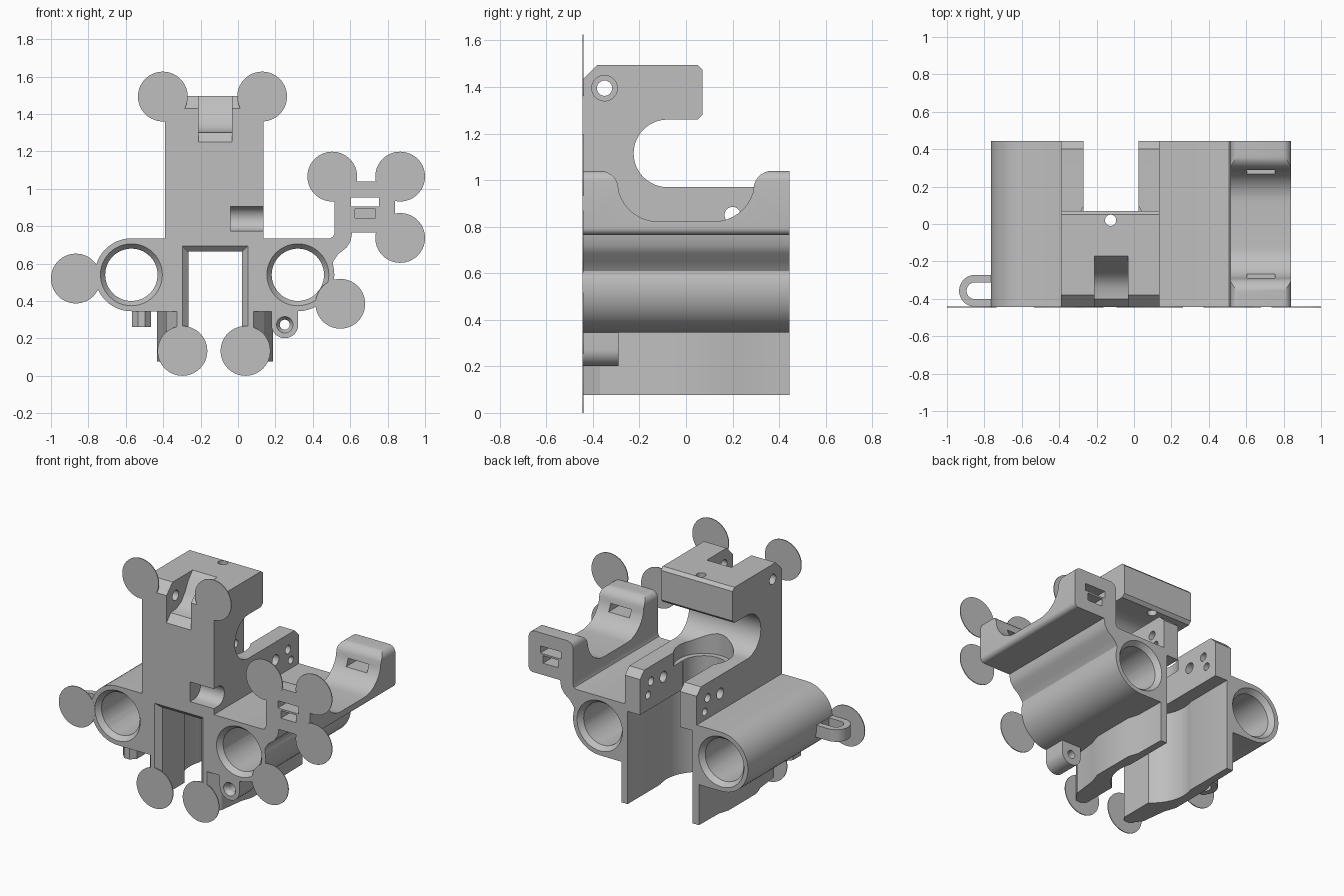
import bpy, bmesh, math
from mathutils import Vector

if "Cube" in bpy.data.objects:
    bpy.data.objects.remove(bpy.data.objects["Cube"])

F, B = -0.445, 0.445          # front and back planes
MID = -0.122                  # centre of the slot
LEFT, RIGHT, AXIS = -0.57, 0.32, 0.54   # bore centres

grey = bpy.data.materials.new("light grey plastic")
grey.diffuse_color = (0.52, 0.52, 0.52, 1)
grey.use_nodes = True
grey.node_tree.nodes["Principled BSDF"].inputs["Base Color"].default_value = grey.diffuse_color


def prism(name, pts, axis, a, b):
    """Extrude a 2D outline along an axis from a to b."""
    place = {'x': lambda p, t: (t, p[0], p[1]),
             'y': lambda p, t: (p[0], t, p[1]),
             'z': lambda p, t: (p[0], p[1], t)}[axis]
    bm = bmesh.new()
    face = bm.faces.new([bm.verts.new(place(p, a)) for p in pts])
    new = bmesh.ops.extrude_face_region(bm, geom=[face])['geom']
    step = Vector(place((0, 0), b - a))
    bmesh.ops.translate(bm, vec=step, verts=[v for v in new if isinstance(v, bmesh.types.BMVert)])
    bmesh.ops.recalc_face_normals(bm, faces=bm.faces)
    mesh = bpy.data.meshes.new(name)
    bm.to_mesh(mesh)
    bm.free()
    mesh.materials.append(grey)
    ob = bpy.data.objects.new(name, mesh)
    bpy.context.collection.objects.link(ob)
    return ob


def arc(cx, cy, r, start, end, n=24):
    return [(cx + r * math.cos(math.radians(start + (end - start) * i / n)),
             cy + r * math.sin(math.radians(start + (end - start) * i / n))) for i in range(n + 1)]


def circle(cx, cy, r, n=48):
    return arc(cx, cy, r, 0, 360 * (n - 1) / n, n - 1)


def rect(x0, y0, x1, y1):
    return [(x0, y0), (x1, y0), (x1, y1), (x0, y1)]


def cone(cx, cz, r0, r1, y0, y1):
    """Tapered round cutter along y."""
    ob = prism("cutter", circle(cx, cz, r0), 'y', y0, y1)
    for v in ob.data.vertices:
        if abs(v.co.y - y1) < 1e-5:
            v.co.x = cx + (v.co.x - cx) * r1 / r0
            v.co.z = cz + (v.co.z - cz) * r1 / r0
    return ob


def combine(ob, other, op):
    mod = ob.modifiers.new(op, 'BOOLEAN')
    mod.operation, mod.object, mod.solver = op, other, 'EXACT'
    bpy.context.view_layer.objects.active = ob
    bpy.ops.object.modifier_apply(modifier=mod.name)
    bpy.data.objects.remove(other)


def cut(ob, *args):
    combine(ob, prism("cutter", *args), 'DIFFERENCE')


def join(ob, *args):
    combine(ob, prism("addition", *args), 'UNION')


# Twin bearing housing
body = prism("carriage_body", arc(RIGHT, AXIS, 0.195, -90, 90) + arc(LEFT, AXIS, 0.195, 90, 270), 'y', F, B)

# Tower with C-shaped mouth, and rear jaws below it
tower = [(F, 0.5), (F, 1.43), (-0.38, 1.495), (0.05, 1.495), (0.07, 1.475), (0.07, 1.28), (0.05, 1.26)]
tower += arc(-0.08, 1.115, 0.145, 90, 270) + [(0.40, 0.97), (B, 0.925), (B, 0.5)]
join(body, tower, 'x', -0.39, 0.135)

# Side arm with rounded corners, saddle cut and tie slots
arm_outline = [(0.3, 0.5), (0.3, 0.735), (0.49, 0.735), (0.508, 0.742), (0.515, 0.76)]
arm_outline += arc(0.56, 0.995, 0.045, 180, 90, 6) + arc(0.795, 0.995, 0.045, 90, 0, 6)
arm_outline += arc(0.81, 0.795, 0.03, 0, -90, 6)
arm_outline += [(0.61, 0.765), (0.602, 0.72), (0.58, 0.685), (0.535, 0.65), (0.508, 0.61), (0.505, 0.5)]
arm = prism("side_arm", arm_outline, 'y', F, B)
saddle = [(-0.38, 1.1), (-0.38, 1.04)] + arc(-0.37, 0.96, 0.08, 90, 15, 6)
saddle += arc(-0.12, 0.997, 0.175, 195, 270, 8) + arc(0.12, 0.997, 0.175, -90, -15, 8)
saddle += arc(0.37, 0.96, 0.08, 165, 90, 6) + [(0.38, 1.1)]
cut(arm, saddle, 'x', 0.45, 1.0)
cut(arm, rect(0.603, 0.905, 0.755, 0.953), 'y', -0.6, 0.6)
for a, b in ((-0.6, -0.27), (0.27, 0.6)):
    cut(arm, rect(0.625, 0.843, 0.735, 0.893), 'y', a, b)
combine(body, arm, 'UNION')

# Thin bulged legs, mirrored about the slot
leg = [(0.13, F), (0.205, F), (0.262, -0.37), (0.283, -0.2), (0.31, -0.12), (0.31, 0.17),
       (0.288, 0.24), (0.284, B), (0.13, B)]
for s in (1, -1):
    join(body, [(MID + s * x, y) for x, y in leg], 'z', 0.077, 0.45)

# Slot, wide rear recess, hot-end cavity and stepped collar
cut(body, rect(MID - 0.147, 0.0, MID + 0.147, 0.6), 'z', -0.1, 1.1)
cut(body, circle(MID, 0.025, 0.25), 'z', -0.1, 0.69)
cut(body, rect(MID - 0.237, 0.03, MID + 0.237, 0.6), 'z', -0.1, 0.69)
cut(body, circle(MID, -0.01, 0.146), 'z', 0.6, 1.1)
cut(body, circle(MID, -0.01, 0.18), 'z', 0.88, 1.1)
cut(body, rect(MID - 0.143, -0.1, MID + 0.143, 0.665), 'y', -0.6, 0.1)
# Bevelled frame around the slot at the front
frame = prism("cutter", rect(MID - 0.181, -0.1, MID + 0.181, 0.7), 'y', -0.45, -0.41)
for v in frame.data.vertices:
    if v.co.y > -0.42:
        v.co.x = MID + (v.co.x - MID) * 0.78
        v.co.z = min(v.co.z, 0.66)
combine(body, frame, 'DIFFERENCE')

# Bearing bores with bevelled mouths
for x in (LEFT, RIGHT):
    cut(body, circle(x, AXIS, 0.14), 'y', -0.6, 0.6)
    combine(body, cone(x, AXIS, 0.168, 0.138, F - 0.003, F + 0.035), 'DIFFERENCE')
    combine(body, cone(x, AXIS, 0.138, 0.168, B - 0.035, B + 0.003), 'DIFFERENCE')

# Curved notch at the top of the tower
notch = [(-0.6, 1.6), (-0.6, 1.25), (F, 1.25), (-0.40, 1.30), (-0.34, 1.305), (-0.29, 1.33),
         (-0.25, 1.38), (-0.22, 1.44), (-0.17, 1.497), (-0.17, 1.6)]
cut(body, notch, 'x', -0.212, -0.032)
# Cross hole, counterbore and top screw hole
cut(body, circle(-0.35, 1.395, 0.033, 24), 'x', -0.6, 0.4)
cut(body, circle(-0.35, 1.395, 0.055, 24), 'x', 0.115, 0.4)
cut(body, circle(-0.125, 0.02, 0.03, 24), 'z', 1.2, 1.7)
# Tensioner pocket in the front corner
pocket = [(-0.6, 0.775), (-0.6, 0.905)] + arc(-0.40, 0.84, 0.065, 90, -90, 12)
cut(body, pocket, 'x', -0.04, 0.3)
# Jaw holes
for y, z, r in ((0.2, 0.85, 0.035), (0.33, 0.87, 0.028), (0.36, 0.79, 0.025)):
    cut(body, circle(y, z, r, 20), 'x', -0.6, 0.4)

# Screw eye beneath the right bearing
eye = prism("screw_eye", arc(0.25, 0.273, 0.072, 180, 360) + [(0.322, 0.37), (0.178, 0.37)], 'y', F, -0.29)
cut(eye, circle(0.25, 0.273, 0.027, 24), 'y', -0.6, 0)
combine(eye, cone(0.25, 0.273, 0.045, 0.026, F - 0.002, F + 0.03), 'DIFFERENCE')

# Faceted nut foot beneath the left bearing
prism("nut_foot", [(-0.567, -0.39), (-0.535, F + 0.02), (-0.497, F + 0.02), (-0.465, -0.39),
                   (-0.465, -0.31), (-0.497, -0.27), (-0.535, -0.27), (-0.567, -0.31)], 'z', 0.262, 0.365)

# Cable loop on the left side
loop = prism("cable_loop", arc(-0.85, -0.357, 0.085, 90, 270) + [(-0.74, -0.442), (-0.74, -0.272)],
             'z', 0.48, 0.56)
cut(loop, arc(-0.85, -0.357, 0.045, 90, 270) + [(-0.765, -0.402), (-0.765, -0.312)], 'z', 0.3, 0.7)

# Thin round pads around the front edge
pads = [(-0.402, 1.493), (0.129, 1.493), (0.504, 1.065), (0.867, 1.065), (0.867, 0.737),
        (0.547, 0.385), (0.04, 0.133), (-0.297, 0.133), (-0.867, 0.52)]
for i, (x, z) in enumerate(pads):
    prism(f"round_pad_{i + 1}", circle(x, z, 0.133, 56), 'y', F - 0.0005, F + 0.005)

# Smooth shading with crisp edges
bpy.ops.object.select_all(action='DESELECT')
for ob in bpy.context.scene.objects:
    ob.select_set(True)
bpy.context.view_layer.objects.active = body
bpy.ops.object.shade_smooth_by_angle(angle=math.radians(28))
